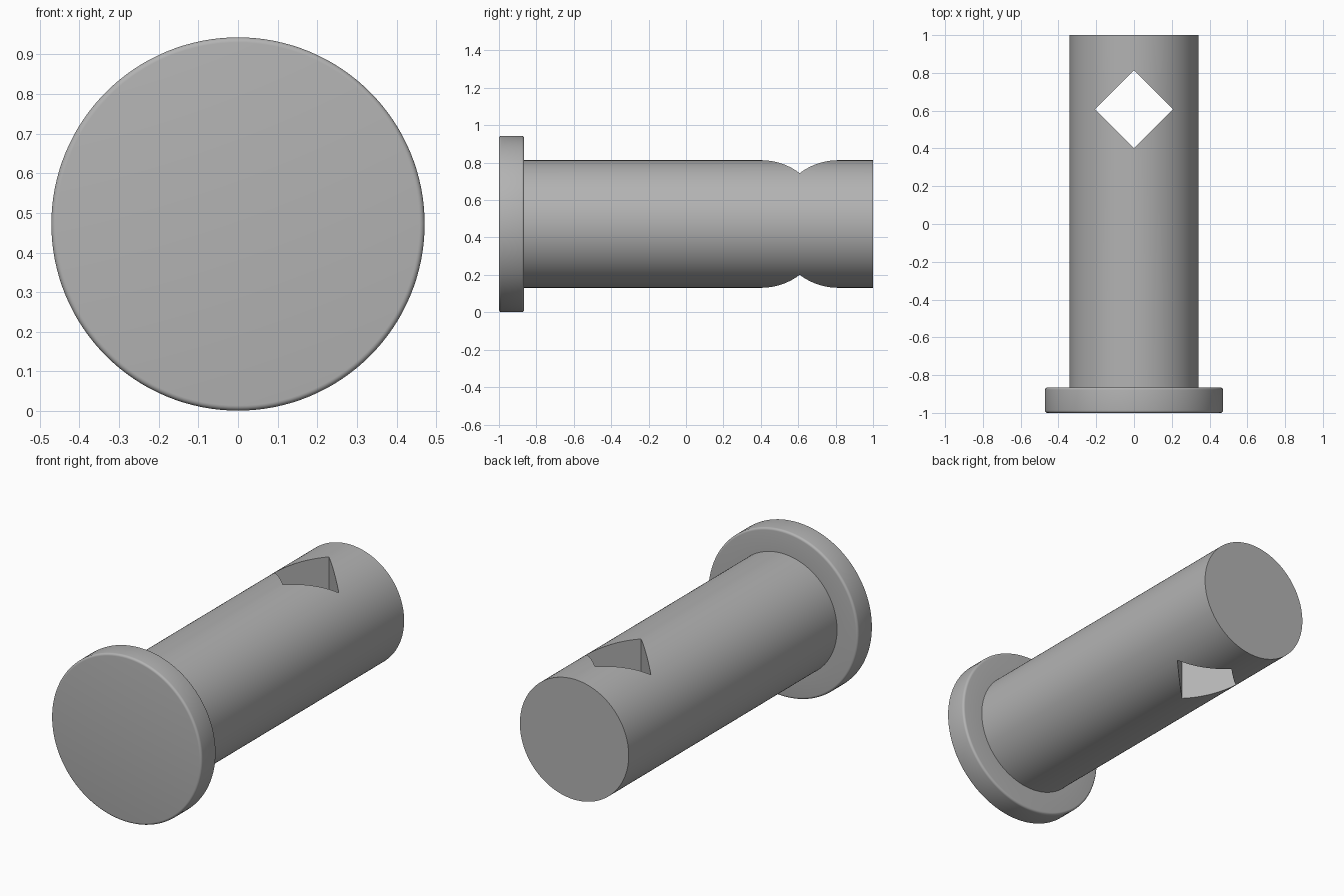
import bpy, bmesh, math
from mathutils import Matrix, Vector

if "Cube" in bpy.data.objects:
    bpy.data.objects.remove(bpy.data.objects["Cube"])

R_HEAD, R_SHAFT, AXIS_Z = 0.471, 0.341, 0.472
HEAD_BACK, FILLET, SEGMENTS = -0.865, 0.013, 128

steel = bpy.data.materials.new("plain grey")
steel.diffuse_color = (0.45, 0.45, 0.45, 1)
steel.use_nodes = True
steel.node_tree.nodes["Principled BSDF"].inputs["Base Color"].default_value = steel.diffuse_color


def make_object(name, bm):
    bmesh.ops.recalc_face_normals(bm, faces=bm.faces)
    mesh = bpy.data.meshes.new(name)
    bm.to_mesh(mesh)
    bm.free()
    mesh.materials.append(steel)
    obj = bpy.data.objects.new(name, mesh)
    bpy.context.collection.objects.link(obj)
    return obj


def rim_arc(y, start):
    """Rounded rim of the head: quarter circle as (radius, y) points."""
    angles = [math.radians(start + 90 * i / 5) for i in range(6)]
    return [(R_HEAD - FILLET + FILLET * math.cos(a), y + FILLET * math.sin(a)) for a in angles]


# Pin: head and shaft turned from one profile around the y axis
profile = rim_arc(-1 + FILLET, -90) + rim_arc(HEAD_BACK - FILLET, 0)
profile += [(R_SHAFT, HEAD_BACK), (R_SHAFT, 1)]
bm = bmesh.new()
rings = []
for r, y in profile:
    ring = []
    for i in range(SEGMENTS):
        a = math.tau * i / SEGMENTS
        ring.append(bm.verts.new((r * math.cos(a), y, AXIS_Z + r * math.sin(a))))
    rings.append(ring)
for a, b in zip(rings, rings[1:]):
    for i in range(SEGMENTS):
        j = (i + 1) % SEGMENTS
        bm.faces.new((a[i], a[j], b[j], b[i]))
bm.faces.new(rings[0])
bm.faces.new(rings[-1])
pin = make_object("headed_pin", bm)

# Square cross hole, turned 45 degrees, right through the shaft
bm = bmesh.new()
side = 0.206 * math.sqrt(2)
bmesh.ops.create_cube(bm, size=1, matrix=Matrix.Translation(Vector((0, 0.608, AXIS_Z)))
                      @ Matrix.Rotation(math.radians(45), 4, 'Z')
                      @ Matrix.Diagonal((side, side, 1.2, 1)))
cutter = make_object("cross_hole_cutter", bm)
cutter.hide_render = True

bpy.context.view_layer.objects.active = pin
pin.select_set(True)
cut = pin.modifiers.new("cross hole", 'BOOLEAN')
cut.operation, cut.solver, cut.object = 'DIFFERENCE', 'EXACT', cutter
bpy.ops.object.modifier_apply(modifier=cut.name)
bpy.data.objects.remove(cutter)
bpy.ops.object.shade_smooth_by_angle(angle=math.radians(30))
